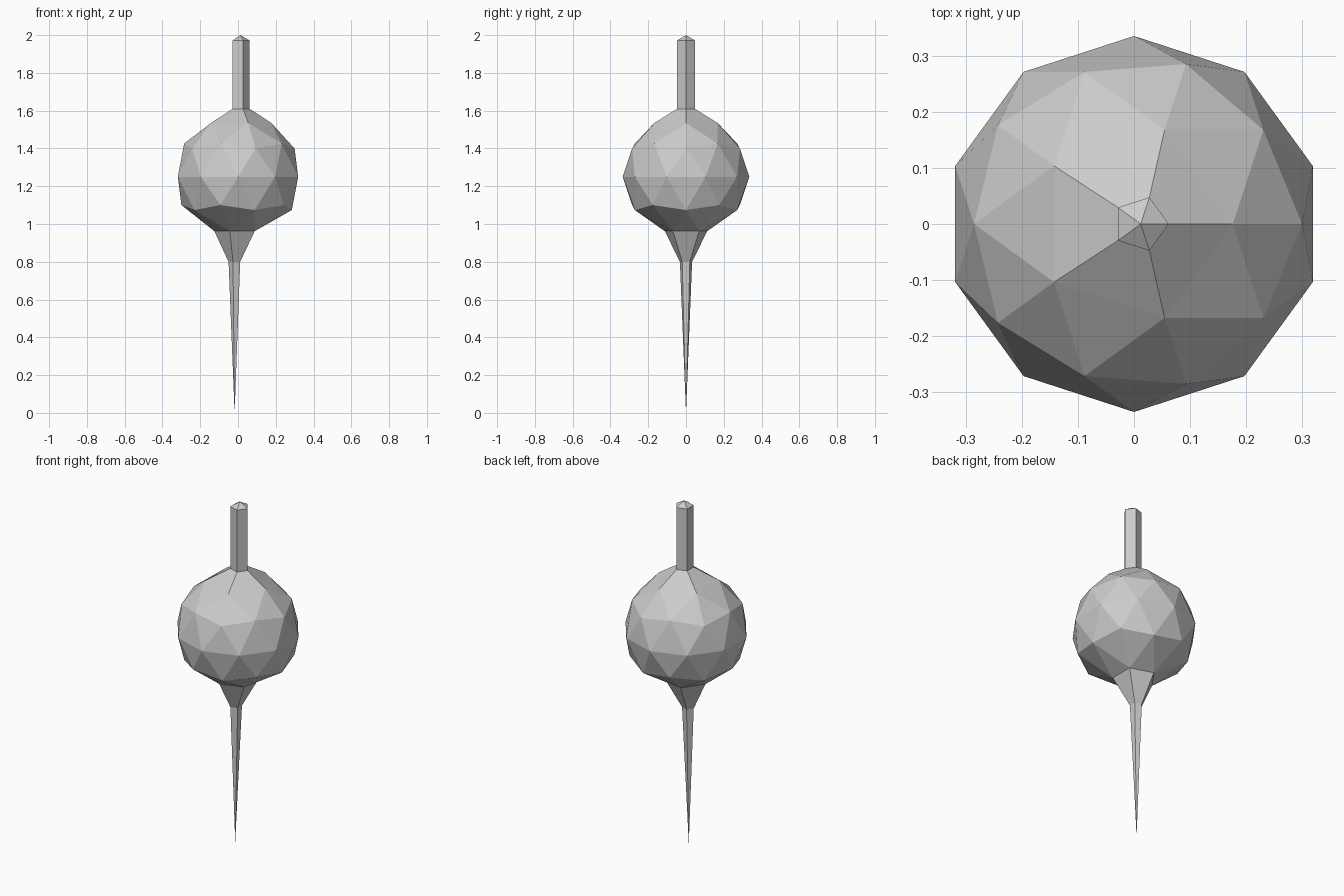
import bpy, bmesh
from math import atan2, cos, sin

if "Cube" in bpy.data.objects:
    bpy.data.objects.remove(bpy.data.objects["Cube"])

CENTRE_Z, RADIUS = 1.25, 0.335


def draw_out(bm, pole, base, rings, tip):
    """Replace a pole by a tapering five-sided tube: base/rings are (centre x, radius, z)."""
    loop = sorted((e.other_vert(pole) for e in pole.link_edges),
                  key=lambda v: atan2(v.co.y, v.co.x))
    angles = [atan2(v.co.y, v.co.x) for v in loop]
    bm.verts.remove(pole)
    if base:
        x, r, z = base
        for v, a in zip(loop, angles):
            v.co = (x + r * cos(a), r * sin(a), z)
    n = len(loop)
    for x, r, z in rings:
        ring = [bm.verts.new((x + r * cos(a), r * sin(a), z)) for a in angles]
        for i in range(n):
            j = (i + 1) % n
            bm.faces.new((loop[i], loop[j], ring[j], ring[i]))
        loop = ring
    end = bm.verts.new(tip)
    for i in range(n):
        bm.faces.new((loop[i], loop[(i + 1) % n], end))


# Faceted ball
bm = bmesh.new()
bmesh.ops.create_icosphere(bm, subdivisions=2, radius=RADIUS)
for v in bm.verts:
    v.co.z += CENTRE_Z
top = max(bm.verts, key=lambda v: v.co.z)
bottom = min(bm.verts, key=lambda v: v.co.z)

# Upright stem with a low pointed cap
draw_out(bm, top, None, [(0.012, 0.05, 1.61), (0.012, 0.05, 1.972)], (0.012, 0, 2.0))
# Long needle spike below
draw_out(bm, bottom, (-0.007, 0.118, 0.962), [(-0.016, 0.034, 0.80)], (-0.018, 0, 0))

bmesh.ops.recalc_face_normals(bm, faces=bm.faces)
mesh = bpy.data.meshes.new("spiked_ball")
bm.to_mesh(mesh)
bm.free()
bpy.context.collection.objects.link(bpy.data.objects.new("spiked_ball", mesh))
